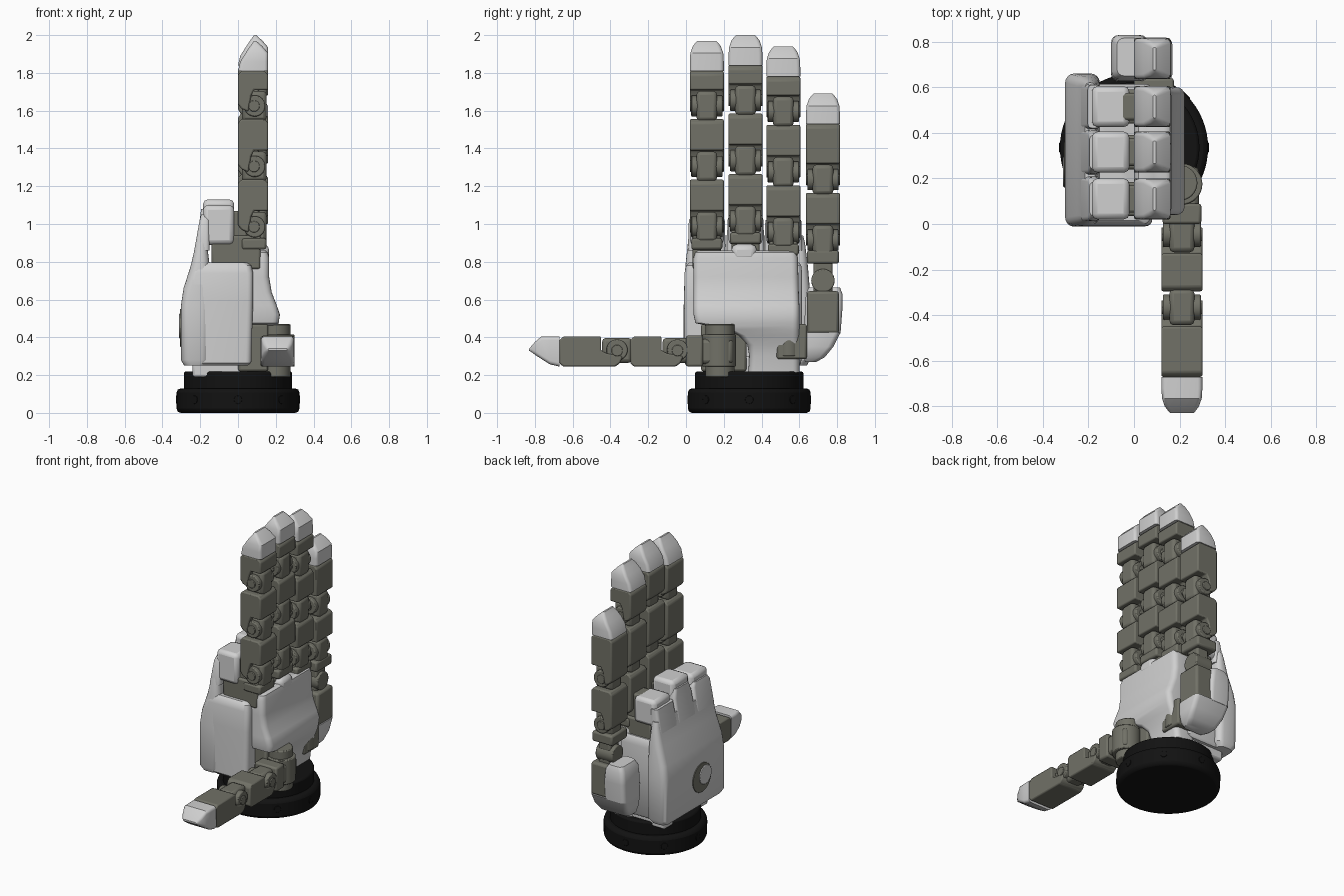
import bpy, bmesh, math
from mathutils import Matrix, Vector

if "Cube" in bpy.data.objects:
    bpy.data.objects.remove(bpy.data.objects["Cube"], do_unlink=True)


def material(name, rgb):
    m = bpy.data.materials.new(name)
    m.use_nodes = True
    m.diffuse_color = (*rgb, 1)
    m.node_tree.nodes["Principled BSDF"].inputs["Base Color"].default_value = (*rgb, 1)
    return m


LIGHT = material("light grey shell", (0.63, 0.63, 0.63))
DARK = material("olive grey links", (0.165, 0.165, 0.135))
BLACK = material("black base", (0.006, 0.006, 0.006))


def finish(name, bm, mat, bevel=0, xf=None, segs=2):
    bmesh.ops.recalc_face_normals(bm, faces=bm.faces)
    me = bpy.data.meshes.new(name)
    if xf:
        bm.transform(xf)
    bm.to_mesh(me)
    bm.free()
    me.materials.append(mat)
    ob = bpy.data.objects.new(name, me)
    bpy.context.scene.collection.objects.link(ob)
    if bevel:
        b = ob.modifiers.new("soft edges", "BEVEL")
        b.width, b.segments, b.limit_method = bevel, segs, "ANGLE"
    bpy.ops.object.select_all(action="DESELECT")
    ob.select_set(True)
    bpy.context.view_layer.objects.active = ob
    bpy.ops.object.shade_smooth_by_angle(angle=math.radians(35))
    return ob


def box(name, x, y, z, mat, bevel=0.012, xf=None):
    bm = bmesh.new()
    bmesh.ops.create_cube(bm, size=1)
    for v in bm.verts:
        v.co = Vector([(r[0] + r[1]) / 2 + c * (r[1] - r[0]) for r, c in zip((x, y, z), v.co)])
    return finish(name, bm, mat, bevel, xf)


def cylinder(name, centre, r, depth, axis, mat, bevel=0.006, xf=None, n=32):
    rot = {"X": Matrix.Rotation(math.pi / 2, 4, "Y"),
           "Y": Matrix.Rotation(math.pi / 2, 4, "X"), "Z": Matrix()}[axis]
    bm = bmesh.new()
    bmesh.ops.create_cone(bm, cap_ends=True, segments=n, radius1=r, radius2=r, depth=depth,
                          matrix=Matrix.Translation(centre) @ rot)
    return finish(name, bm, mat, bevel, xf)


def prism(name, profile, y0, y1, mat, bevel=0.01, xf=None):
    # xz profile pulled along y
    bm = bmesh.new()
    f = bm.faces.new([bm.verts.new((x, y0, z)) for x, z in profile])
    out = bmesh.ops.extrude_face_region(bm, geom=[f])["geom"]
    bmesh.ops.translate(bm, vec=(0, y1 - y0, 0),
                        verts=[g for g in out if isinstance(g, bmesh.types.BMVert)])
    return finish(name, bm, mat, bevel, xf)


def loft(name, rings, r, mat, xf=None, bevel=0):
    # rounded rectangles (z, x0, x1, y0, y1) skinned from bottom to top
    bm = bmesh.new()
    loops = []
    for z, x0, x1, y0, y1 in rings:
        q = min(r, (x1 - x0) * 0.45, (y1 - y0) * 0.45)
        corners = [(x1 - q, y1 - q), (x0 + q, y1 - q), (x0 + q, y0 + q), (x1 - q, y0 + q)]
        loops.append([bm.verts.new((cx + q * math.cos(a), cy + q * math.sin(a), z))
                      for i, (cx, cy) in enumerate(corners)
                      for a in [(i + k / 4) * math.pi / 2 for k in range(5)]])
    for a, b in zip(loops, loops[1:]):
        for i in range(len(a)):
            j = (i + 1) % len(a)
            bm.faces.new((a[i], a[j], b[j], b[i]))
    bm.faces.new(loops[0])
    bm.faces.new(loops[-1])
    return finish(name, bm, mat, bevel, xf)


def finger(name, tip, joints, xf):
    # local frame: z along the finger, x through it, y across it
    t = tip - 0.16
    loft(name + "_tip", [(t, 0, .16, -.09, .09), (t + .05, .012, .16, -.09, .09),
                         (t + .095, .04, .16, -.087, .087), (t + .13, .063, .13, -.075, .075),
                         (t + .15, .078, .107, -.06, .06), (t + .16, .084, .096, -.05, .05)],
         0.02, LIGHT, xf)
    top = t
    for i, j in enumerate(joints):
        part = f"{name}_{i + 1}"
        # link body with a back guard hanging over the joint below
        prism(part + "_link", [(.018, j - .1), (.055, j - .115), (.07, j - .03), (.085, j),
                               (.16, j), (.16, top - .02), (.14, top), (.018, top),
                               (.0, top - .02), (.0, j - .075)], -.09, .09, DARK, .008, xf)
        # hinge: barrel, tongue and cheek pins
        box(part + "_tongue", (.02, .152), (-.055, .055), (j - .165, j - .006), DARK, .02, xf)
        cylinder(part + "_hinge", (.088, 0, j - .085), .056, .166, "Y", DARK, .006, xf)
        for s in (-1, 1):
            cylinder(part + "_pin", (.085, s * .084, j - .085), .03, .012, "Y", DARK, .003, xf, 20)
        top = j - .155
    box(name + "_root", (.02, .15), (-.082, .082), (top - .05, top + .01), DARK, .012, xf)


# Base
BY = 0.335
cylinder("base_ring", (0, BY, .065), .325, .13, "Z", BLACK, .022, n=64)
cylinder("base_collar", (0, BY, .17), .287, .1, "Z", BLACK, .012, n=64)
for k in range(8):
    a = k * math.pi / 4
    cylinder("base_screw", (0, 0, .324), .022, .008, "Z", BLACK, .002,
             Matrix.Translation((0, BY, .07)) @ Matrix.Rotation(a, 4, "Z")
             @ Matrix.Rotation(math.pi / 2, 4, "Y"), 16)
box("wrist_neck", (-.24, .12), (.1, .58), (.19, .3), LIGHT)

# Hand body and curved back shell
loft("hand_body", [(.25, -.27, .05, .01, .6), (.265, -.285, .07, -.005, .61),
                   (.6, -.285, .08, -.01, .615), (.74, -.25, .08, -.008, .615),
                   (.78, -.23, .07, .0, .61), (.795, -.22, .05, .015, .6)], .03, LIGHT)
loft("back_shell", [(.25, -.285, -.17, .0, .64), (.28, -.302, -.15, -.012, .655),
                    (.57, -.302, -.15, -.012, .66), (.66, -.288, -.15, -.01, .655),
                    (.78, -.25, -.15, -.003, .645), (.9, -.222, -.165, .01, .63),
                    (.94, -.215, -.17, .02, .62)], .04, LIGHT)
cylinder("back_dial", (-.301, .26, .45), .1, .012, "X", DARK, .002, n=40)
cylinder("back_dial_cover", (-.306, .228, .46), .065, .012, "X", LIGHT, .003, n=40)

# Palm with a raised heel and an arch above the thumb
loft("palm", [(.215, .0, .15, .33, .6), (.3, .0, .16, .335, .6), (.36, .0, .175, .325, .6),
              (.41, .0, .195, .28, .6), (.44, .0, .207, .22, .6), (.46, .0, .212, .12, .6),
              (.475, .0, .215, .05, .6), (.52, .0, .222, .04, .6), (.57, .0, .205, .04, .6),
              (.64, .0, .178, .04, .597), (.72, .0, .165, .04, .595), (.82, .0, .165, .04, .592),
              (.85, .01, .158, .05, .585), (.86, .02, .145, .065, .57)], .035, LIGHT)
box("palm_bump", (.06, .165), (.24, .375), (.8, .893), LIGHT, .03)

# Three upright fingers with their knuckles
for name, y, tip in (("index", .11, 1.97), ("middle", .315, 2.0), ("ring", .515, 1.94)):
    finger(name, tip, [tip - .26, tip - .58, tip - .90], Matrix.Translation((0, y, 0)))
    box(name + "_mount", (-.14, .12), (y - .075, y + .075), (.76, tip - 1.03), DARK)
    box(name + "_axle", (-.06, .05), (y - .06, y + .06), (.88, 1.07), DARK)
    top = tip - .87
    box(name + "_knuckle_cap", (-.185, -.02), (y - .09, y + .09), (.89, top), LIGHT, .025)
    loft(name + "_back_plate", [(.86, -.232, -.15, y - .1, y + .1),
                                (1.02, -.203, -.15, y - .095, y + .095),
                                (top - .05, -.195, -.15, y - .075, y + .075)], .02, LIGHT)

# Little finger and its swivelling side bone
Y = .725
finger("little", 1.69, [1.32, 1.0], Matrix.Translation((0, Y, 0)))
box("little_yoke", (.0, .155), (Y - .085, Y + .085), (.79, .86), DARK)
box("little_neck", (.04, .13), (Y - .05, Y + .05), (.62, .82), DARK)
cylinder("little_swivel", (.08, Y, .7), .062, .13, "X", DARK)
box("little_bone", (.0, .165), (Y - .085, Y + .085), (.42, .645), DARK, .015)
loft("little_bone_shell", [(.27, -.03, .13, .63, .69), (.295, -.07, .155, .625, .735),
                           (.35, -.09, .168, .625, .78), (.425, -.1, .168, .625, .818)],
     .03, LIGHT)
loft("little_back_shell", [(.42, -.1, .06, .625, .818), (.55, -.1, .06, .63, .828),
                           (.63, -.095, .05, .635, .828), (.665, -.075, .03, .65, .815)],
     .03, LIGHT)
box("little_bone_hinge", (.0, .175), (.48, .64), (.285, .47), DARK)
cylinder("little_hinge_barrel", (.13, .545, .375), .055, .15, "Z", DARK)

# Thumb pointing forward, with an upright pivot
lay = Matrix(((0, -1, 0, .21), (0, 0, -1, 0), (1, 0, 0, .245), (0, 0, 0, 1)))
finger("thumb", .83, [.45, .13], lay)
box("thumb_yoke", (.125, .295), (.0, .09), (.245, .41), DARK)
box("thumb_arm", (.14, .285), (.06, .25), (.26, .39), DARK, .02)
cylinder("thumb_pivot", (.2, .18, .33), .078, .28, "Z", DARK)
cylinder("thumb_pivot_collar", (.21, .175, .33), .09, .17, "Z", DARK)
box("thumb_socket", (.0, .16), (.08, .32), (.22, .47), DARK)
